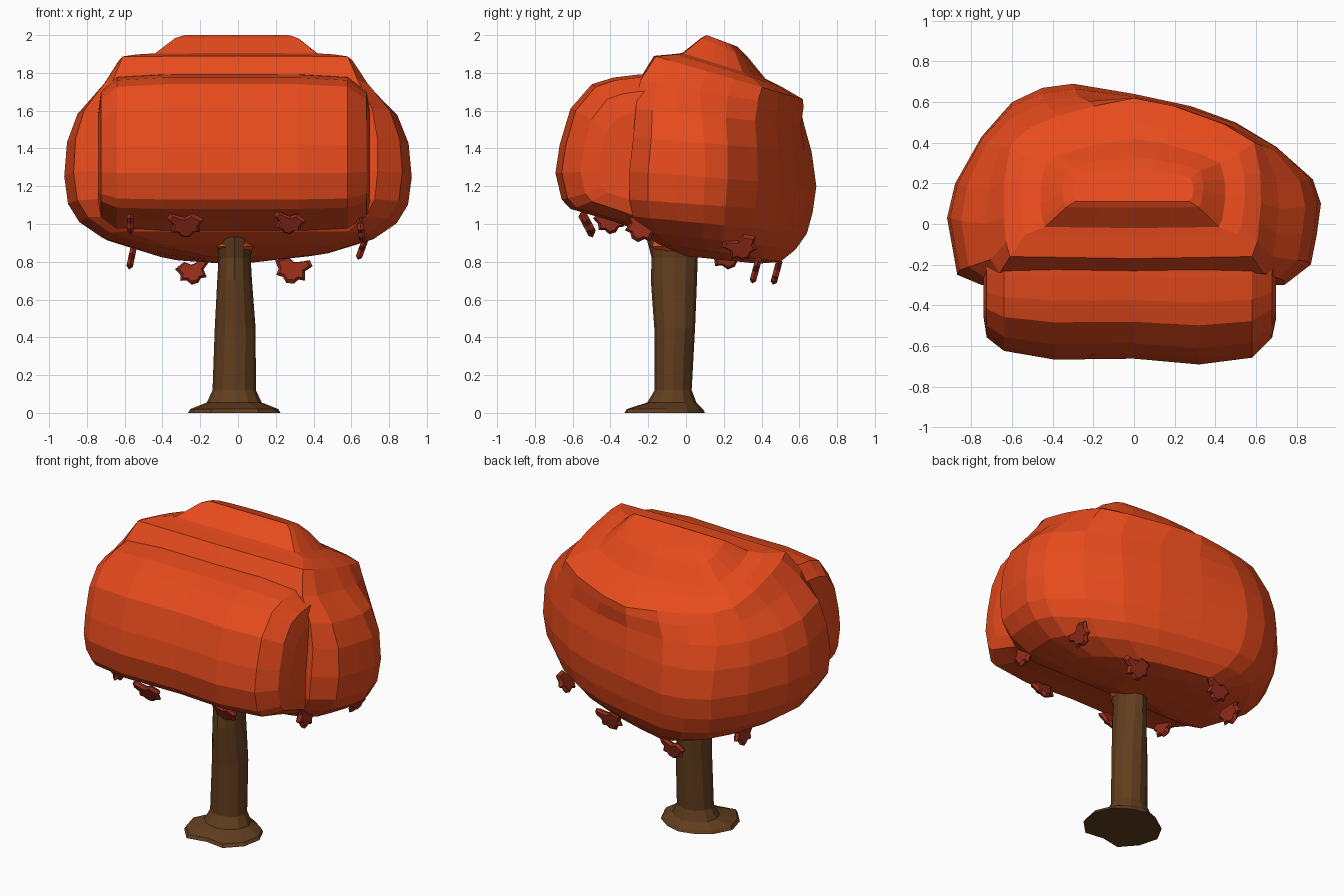
import bpy, bmesh
from math import cos, sin, tau, radians
from mathutils import Vector, Matrix

if "Cube" in bpy.data.objects:
    bpy.data.objects.remove(bpy.data.objects["Cube"])


def material(name, rgb):
    m = bpy.data.materials.new(name)
    m.diffuse_color = (*rgb, 1)
    m.use_nodes = True
    m.node_tree.nodes["Principled BSDF"].inputs["Base Color"].default_value = m.diffuse_color
    return m


RED = material("autumn_red", (0.8, 0.07, 0.012))
DARK_RED = material("leaf_red", (0.3, 0.025, 0.01))
BROWN = material("bark_brown", (0.12, 0.048, 0.013))


def finish(bm, name, mat):
    bmesh.ops.recalc_face_normals(bm, faces=bm.faces)
    me = bpy.data.meshes.new(name)
    bm.to_mesh(me)
    bm.free()
    me.materials.append(mat)
    ob = bpy.data.objects.new(name, me)
    bpy.context.collection.objects.link(ob)
    return ob


def loft(name, rings, mat):
    """Skin closed rings of equal point count and cap both ends."""
    bm = bmesh.new()
    vs = [[bm.verts.new(p) for p in r] for r in rings]
    n = len(vs[0])
    for a, b in zip(vs, vs[1:]):
        for i in range(n):
            j = (i + 1) % n
            bm.faces.new((a[i], a[j], b[j], b[i]))
    bm.faces.new(vs[0][::-1])
    bm.faces.new(vs[-1])
    return finish(bm, name, mat)


# main crown: plan outline blends from a wide lopsided one to the top ridge
WIDE = [(0, -.3), (.4, -.3), (.74, -.3), (.87, -.2), (.9, -.05), (.92, .1), (.88, .22),
        (.7, .38), (.5, .5), (.28, .58), (0, .64), (-.3, .69), (-.45, .67), (-.6, .6),
        (-.75, .43), (-.88, .2), (-.92, .03), (-.87, -.25), (-.75, -.3), (-.4, -.3)]
RIDGE = [(0, -.18), (.3, -.175), (.59, -.17), (.615, -.1), (.625, 0), (.635, .1), (.63, .25),
         (.6, .4), (.45, .49), (.2, .58), (0, .62), (-.2, .58), (-.38, .53), (-.53, .47),
         (-.62, .38), (-.65, .2), (-.65, .03), (-.64, -.1), (-.62, -.17), (-.3, -.175)]


def normalised(pts):
    w = max(abs(x) for x, _ in pts)
    lo, hi = min(y for _, y in pts), max(y for _, y in pts)
    return [(x / w, (y - lo) / (hi - lo)) for x, y in pts]


A, B = normalised(WIDE), normalised(RIDGE)
# half width, front y, back y, front z, back z, blend
LEVELS = [(.17, 0, .38, .83, .79, 0), (.5, -.15, .5, .895, .80, 0),
          (.72, -.24, .58, .96, .865, 0), (.84, -.28, .64, 1.04, .95, 0),
          (.90, -.3, .67, 1.13, 1.06, 0), (.92, -.3, .69, 1.28, 1.2, 0),
          (.905, -.28, .67, 1.46, 1.38, .1), (.85, -.27, .64, 1.61, 1.52, .3),
          (.725, -.25, .635, 1.76, 1.61, .7), (.64, -.17, .62, 1.89, 1.66, 1),
          (.56, -.06, .5, 1.9, 1.73, 1), (.46, -.02, .42, 1.905, 1.77, 1),
          (.35, .08, .33, 1.985, 1.88, 1), (.3, .11, .27, 2.0, 1.94, 1)]
rings = []
for hw, yf, yb, zf, zb, t in LEVELS:
    ring = []
    for (ax, ay), (bx, by) in zip(A, B):
        u, v = ax + (bx - ax) * t, ay + (by - ay) * t
        ring.append((hw * u, yf + (yb - yf) * v, zf + (zb - zf) * v))
    rings.append(ring)
loft("main_crown", rings, RED)

# front foliage lobe: side profile swept along x, shrinking at the ends
PROFILE = [(-.1, 1.8), (-.26, 1.79), (-.38, 1.775), (-.49, 1.74), (-.6, 1.61), (-.655, 1.42),
           (-.677, 1.27), (-.645, 1.13), (-.6, 1.08), (-.4, 1.02), (-.2, .95), (-.1, .93)]
STATIONS = [(-.74, .55, .6), (-.725, .75, .82), (-.64, .89, .97), (-.39, .98, 1), (0, .97, 1),
            (.32, 1.03, 1), (.58, .96, .97), (.68, .75, .82), (.70, .55, .6)]
loft("front_foliage", [[(x, -.2 + (y + .2) * sy, 1.3 + (z - 1.3) * sz) for y, z in PROFILE]
                       for x, sy, sz in STATIONS], RED)

# trunk with a lobed root flare
N = 12
ROOT = [.24, .22, .2, .2, .2, .22, .25, .25, .26, .2, .25, .25]
trunk = [[(-.015 + r * s * cos(tau * i / N), -.1 + r * s * sin(tau * i / N), z)
          for i, r in enumerate(ROOT)] for s, z in ((1, 0), (.95, .02))]
# z, centre x, radius x, centre y, radius y
for z, cx, rx, cy, ry in [(.055, -.02, .145, -.075, .13), (.12, -.02, .115, -.068, .098),
                          (.45, -.015, .108, -.06, .108), (.7, -.018, .092, -.064, .122),
                          (.82, -.018, .085, -.06, .122), (.93, -.018, .1, -.05, .16)]:
    trunk.append([(cx + rx * cos(tau * i / N), cy + ry * sin(tau * i / N), z) for i in range(N)])
loft("trunk", trunk, BROWN)

# thin red collar where the trunk enters the crown
loft("crown_collar", [[(-.015 + r * cos(tau * i / N), -.055 + (r + .03) * sin(tau * i / N), z)
                       for i in range(N)] for r, z in ((.085, .855), (.11, .88), (.1, .92))], RED)

# hanging leaves: lobed plates
LEAF = [(-.1, .035), (-.08, .065), (-.04, .05), (0, .04), (.04, .065), (.1, .03), (.075, -.01),
        (.08, -.045), (.045, -.05), (.02, -.08), (-.02, -.075), (-.04, -.05), (-.075, -.05),
        (-.065, 0)]


def leaf(name, pos, turn, tilt, spin, scale):
    m = (Matrix.Translation(pos) @ Matrix.Rotation(radians(turn), 4, 'Z')
         @ Matrix.Rotation(radians(tilt), 4, 'X') @ Matrix.Rotation(radians(spin), 4, 'Y'))
    loft(name, [[m @ Vector((u * scale * s, t, w * scale * s)) for u, w in LEAF]
                for s, t in ((.8, -.017), (1, 0), (.8, .017))], DARK_RED)


for i, args in enumerate([((-.28, -.53, 1.0), 0, 28, 0, 1.0), ((.27, -.52, 1.01), 0, 28, 10, .88),
                          ((-.24, .48, .75), 180, 15, 10, .9), ((.29, .37, .76), 180, 15, -10, 1),
                          ((.65, -.24, .98), 90, -8, 25, .95), ((.66, .29, .88), 90, 20, -20, .95),
                          ((-.57, -.4, 1.02), -90, 0, 10, .9), ((-.56, .22, .84), -90, -12, 15, 1)]):
    leaf(f"hanging_leaf_{i + 1}", *args)
